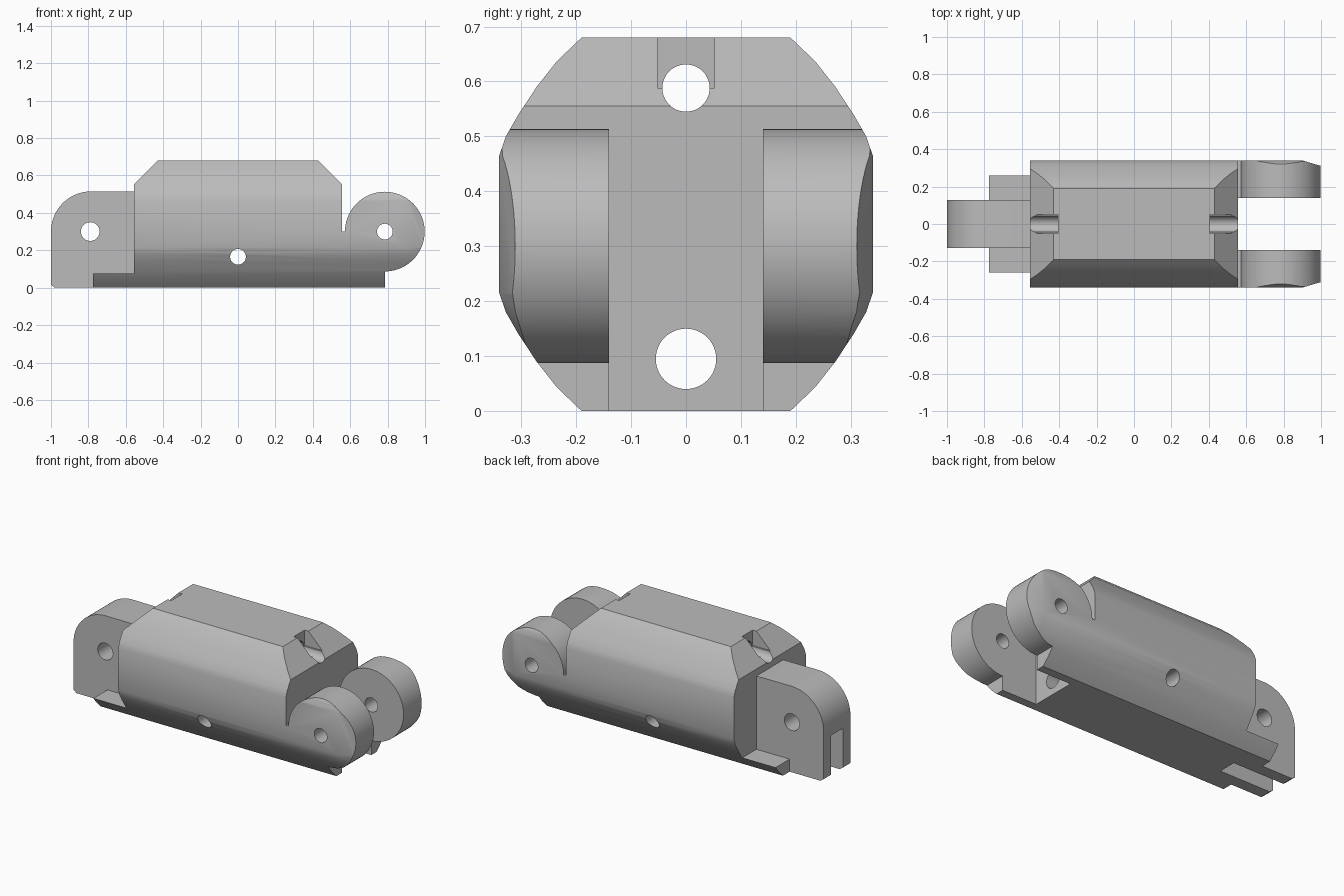
import bpy, bmesh
from math import sin, cos, pi, radians
from mathutils import Vector

cube = bpy.data.objects.get("Cube")
if cube:
    bpy.data.objects.remove(cube, do_unlink=True)

grey = bpy.data.materials.new("plain grey")
grey.use_nodes = True
colour = (0.5, 0.5, 0.5, 1)
grey.diffuse_color = colour
grey.node_tree.nodes["Principled BSDF"].inputs["Base Color"].default_value = colour


def loft(name, rings):
    """Closed solid through rings of equal length."""
    bm = bmesh.new()
    loops = [[bm.verts.new(p) for p in ring] for ring in rings]
    n = len(loops[0])
    for a, b in zip(loops, loops[1:]):
        for i in range(n):
            j = (i + 1) % n
            bm.faces.new((a[i], a[j], b[j], b[i]))
    bm.faces.new(loops[0])
    bm.faces.new(loops[-1])
    bmesh.ops.recalc_face_normals(bm, faces=bm.faces)
    mesh = bpy.data.meshes.new(name)
    bm.to_mesh(mesh)
    bm.free()
    mesh.materials.append(grey)
    obj = bpy.data.objects.new(name, mesh)
    bpy.context.collection.objects.link(obj)
    return obj


def side_prism(name, outline, y0, y1):
    return loft(name, [[(x, y, z) for x, z in outline] for y in (y0, y1)])


def block(name, x0, x1, y0, y1, z0, z1):
    return side_prism(name, [(x0, z0), (x1, z0), (x1, z1), (x0, z1)], y0, y1)


def arc(cx, cz, r, start, end, steps):
    angles = [radians(start + (end - start) * i / steps) for i in range(steps + 1)]
    return [(cx + r * cos(a), cz + r * sin(a)) for a in angles]


def cross_pin(x, z, r):
    return side_prism("pin_cutter", arc(x, z, r, 0, 352.5, 47), -1, 1)


def long_bore(z, r):
    ring = arc(0, z, r, 0, 352.5, 47)
    return loft("bore_cutter", [[(x, y, z) for y, z in ring] for x in (-1.2, 1.2)])


def combine(obj, other, operation):
    mod = obj.modifiers.new("combine", 'BOOLEAN')
    mod.operation = operation
    mod.solver = 'EXACT'
    mod.object = other
    bpy.context.view_layer.objects.active = obj
    bpy.ops.object.modifier_apply(modifier=mod.name)
    bpy.data.objects.remove(other, do_unlink=True)


HEIGHT, END, HINGE, AXIS, LUG = 0.68, 0.555, 0.785, 0.30, 0.213

# Side outline: chamfered body, base ledge and round fork lugs
outline = [(-0.775, 0), (HINGE, 0), (HINGE, AXIS - LUG)]
outline += arc(HINGE, AXIS, LUG, -90, 180, 54)[1:]
outline += [(END, AXIS), (END, 0.555), (0.43, HEIGHT), (-0.43, HEIGHT),
            (-END, 0.555), (-END, 0.075), (-0.775, 0.075)]
body = side_prism("link_body", outline, -0.5, 0.5)

# Rounded cross-section, tapering at the fork tips
quarter = [(0.19, 0), (0.235, 0.043), (0.272, 0.09), (0.305, 0.14), (0.328, 0.18), (0.34, 0.215)]
right = quarter + [(y, HEIGHT - z) for y, z in reversed(quarter)]
section = right + [(-y, z) for y, z in reversed(right)]
stations = [(-1.1, 1), (0.9, 1), (1.02, 0.895)]
combine(body, loft("section_cutter", [[(x, y * s, z) for y, z in section] for x, s in stations]),
        'INTERSECT')

# Gap between the fork lugs
combine(body, block("fork_gap", END, 1.2, -0.14, 0.14, -0.1, 0.6), 'DIFFERENCE')

# Hinge tongue with rounded upper end
top = AXIS + LUG
tongue = [(-0.5, 0), (-0.98, 0), (-1, 0.015)]
tongue += arc(-HINGE, AXIS, LUG + 0.002, 180, 90, 20)
tongue += [(-0.5, top)]
combine(body, side_prism("hinge_tongue", tongue, -0.127, 0.127), 'UNION')

# Open slot under the tongue
combine(body, block("tongue_slot", -1.2, -0.64, -0.055, 0.055, -0.1, 0.25), 'DIFFERENCE')

# Cable bores along the link and pin holes across it
for z, r in ((0.588, 0.043), (0.095, 0.055)):
    combine(body, long_bore(z, r), 'DIFFERENCE')
for x, z, r in ((-0.79, AXIS, 0.05), (HINGE, AXIS, 0.042), (0, 0.165, 0.042)):
    combine(body, cross_pin(x, z, r), 'DIFFERENCE')

# Open notches over the upper bore at both ends
for side in (-1, 1):
    x0, x1 = sorted((side * 0.405, side * 0.7))
    combine(body, block("notch", x0, x1, -0.052, 0.052, 0.588, 0.8), 'DIFFERENCE')

# Smooth rounded faces, keep machined edges crisp
bpy.ops.object.select_all(action='DESELECT')
body.select_set(True)
bpy.context.view_layer.objects.active = body
bpy.ops.object.shade_smooth_by_angle(angle=radians(25))
